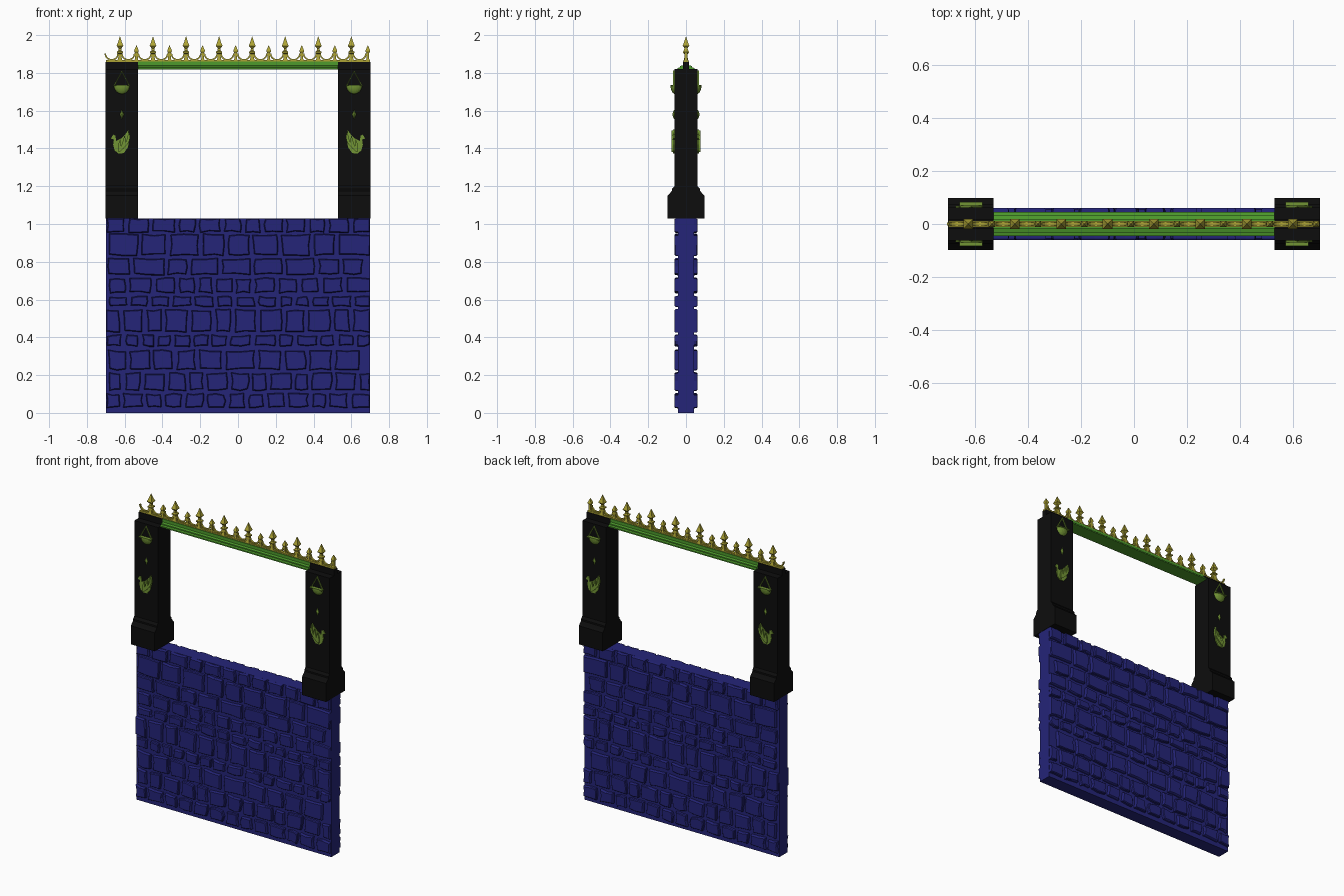
import bpy, bmesh, math, random

if "Cube" in bpy.data.objects:
    bpy.data.objects.remove(bpy.data.objects["Cube"])
random.seed(4)


def material(name, rgb):
    m = bpy.data.materials.new(name)
    m.diffuse_color = (*rgb, 1)
    m.use_nodes = True
    m.node_tree.nodes["Principled BSDF"].inputs["Base Color"].default_value = m.diffuse_color
    return m


BLUE = material("blue_stone", (0.018, 0.018, 0.19))
BLACK = material("black_stone", (0.004, 0.004, 0.004))
GREEN = material("green_beam", (0.075, 0.33, 0.025))
GOLD = material("gold", (0.42, 0.37, 0.035))
OLIVE = material("olive_emblem", (0.17, 0.30, 0.035))


def finish(name, bm, mat, mirror=""):
    bmesh.ops.recalc_face_normals(bm, faces=bm.faces)
    me = bpy.data.meshes.new(name)
    bm.to_mesh(me)
    bm.free()
    me.materials.append(mat)
    ob = bpy.data.objects.new(name, me)
    bpy.context.collection.objects.link(ob)
    if mirror:
        mod = ob.modifiers.new("mirror", 'MIRROR')
        mod.use_axis = ["x" in mirror, "y" in mirror, False]
        mod.use_mirror_merge = False
    return ob


def loft(bm, rings):
    """Join equal-length rings of points and cap both ends."""
    vs = [[bm.verts.new(p) for p in r] for r in rings]
    n = len(vs[0])
    for a, b in zip(vs, vs[1:]):
        for i in range(n):
            j = (i + 1) % n
            bm.faces.new((a[i], a[j], b[j], b[i]))
    bm.faces.new(vs[0])
    bm.faces.new(vs[-1])


def plate(bm, pts, y0, y1):
    """Outline in x,z given thickness along y."""
    loft(bm, [[(x, y, z) for x, z in pts] for y in (y0, y1)])


def bar(bm, half_profile, x0, x1):
    """Symmetric y,z half profile (bottom to top) extruded along x."""
    pts = half_profile + [(-y, z) for y, z in reversed(half_profile)]
    loft(bm, [[(x, y, z) for y, z in pts] for x in (x0, x1)])


def square_turn(bm, x, prof):
    """Four-sided turned shape from (half width, z) pairs."""
    loft(bm, [[(x + sx * r, sy * r, z) for sx, sy in ((-1, -1), (1, -1), (1, 1), (-1, 1))]
              for r, z in prof])


# wall core
bm = bmesh.new()
bar(bm, [(0.042, 0), (0.042, 1.03)], -0.70, 0.70)
finish("wall_core", bm, BLUE)

# courses of irregular stones: bottom, top, average width
ROWS = [(0.03, 0.10, 0.085), (0.12, 0.21, 0.085), (0.23, 0.33, 0.115), (0.355, 0.41, 0.085),
        (0.43, 0.545, 0.095), (0.565, 0.615, 0.08), (0.637, 0.712, 0.09), (0.733, 0.815, 0.125),
        (0.835, 0.945, 0.14), (0.958, 1.03, 0.095)]
bm = bmesh.new()
for z0, z1, w in ROWS:
    x = -0.70 + random.uniform(0, 0.02)
    while x < 0.67:
        x1 = x + w * random.uniform(0.72, 1.28)
        if x1 > 0.66:
            x1 = 0.70
        xm, zm = (x + x1) / 2, (z0 + z1) / 2
        outline = [(x, z0), (xm, z0), (x1, z0), (x1, zm), (x1, z1), (xm, z1), (x, z1), (x, zm)]
        j = 0.006
        outline = [(max(-0.7, min(0.7, px + random.uniform(-j, j))),
                    min(1.03, pz + random.uniform(-j, j))) for px, pz in outline]
        rings = []
        for y, inset in ((0.04, 0), (0.055, 0.001), (0.06, 0.005)):
            kx, kz = 1 - 2 * inset / (x1 - x), 1 - 2 * inset / (z1 - z0)
            rings.append([(xm + (px - xm) * kx, -y, zm + (pz - zm) * kz) for px, pz in outline])
        loft(bm, rings)
        x = x1 + 0.024
finish("wall_stones", bm, BLUE, "y")

# posts with stepped foot and narrow top ridge
bm = bmesh.new()
bar(bm, [(0.098, 1.03), (0.098, 1.15), (0.088, 1.16), (0.075, 1.175), (0.075, 1.185), (0.062, 1.20),
         (0.062, 1.82), (0.017, 1.82), (0.017, 1.858)], -0.702, -0.53)
finish("posts", bm, BLACK, "x")

# stepped green beam
bm = bmesh.new()
bar(bm, [(0.045, 1.818), (0.045, 1.826), (0.032, 1.829), (0.032, 1.836), (0.017, 1.84), (0.017, 1.86)],
    -0.53, 0.53)
finish("top_beam", bm, GREEN)

# crest rail
bm = bmesh.new()
bar(bm, [(0.012, 1.856), (0.012, 1.868)], -0.70, 0.70)
finish("crest_rail", bm, GOLD)

# tall and short finials
STEP = 0.0875
bm = bmesh.new()
for i in range(8):
    x = -0.625 + i * 2 * STEP
    square_turn(bm, x, [(0.013, 1.865), (0.009, 1.88), (0.008, 1.90), (0.016, 1.905), (0.016, 1.912),
                        (0.008, 1.918), (0.007, 1.93), (0.018, 1.943), (0.011, 1.96), (0.001, 1.992)])
    square_turn(bm, x + STEP, [(0.011, 1.865), (0.007, 1.875), (0.007, 1.905), (0.012, 1.913),
                               (0.012, 1.919), (0.001, 1.945)])
finish("crest_finials", bm, GOLD)

# scallops hanging between the finials
bm = bmesh.new()
for i in range(16):
    cx = -0.625 + (i - 0.5) * STEP
    arc = [math.pi * (1 + k / 10) for k in range(11)]
    pts = [(cx + 0.038 * math.cos(a), 1.903 + 0.038 * math.sin(a)) for a in arc]
    pts += [(cx + 0.030 * math.cos(a), 1.903 + 0.030 * math.sin(a)) for a in reversed(arc)]
    plate(bm, pts, -0.006, 0.006)
finish("crest_scallops", bm, GOLD)

CX = -0.615
# hanging bowl emblem: half ellipsoid
bm = bmesh.new()
bmesh.ops.create_uvsphere(bm, u_segments=20, v_segments=12, radius=1)
cut = bmesh.ops.bisect_plane(bm, geom=bm.verts[:] + bm.edges[:] + bm.faces[:], dist=1e-5,
                             plane_co=(0, 0, 0), plane_no=(0, 0, 1), clear_outer=True)
bmesh.ops.holes_fill(bm, edges=[e for e in bm.edges if e.is_boundary])
for v in bm.verts:
    v.co = (CX + v.co.x * 0.043, -0.058 + v.co.y * 0.024, 1.735 + v.co.z * 0.047)
ob = finish("bowl_emblem", bm, OLIVE, "xy")

# cords and rim of the bowl
bm = bmesh.new()
for s in (-1, 1):
    plate(bm, [(CX + s * 0.043, 1.733), (CX + s * 0.037, 1.733), (CX, 1.803), (CX, 1.812)], -0.07, -0.055)
plate(bm, [(CX - 0.043, 1.731), (CX + 0.043, 1.731), (CX + 0.043, 1.737), (CX - 0.043, 1.737)], -0.083, -0.055)
finish("bowl_cords", bm, OLIVE, "xy")

# small faceted diamond
bm = bmesh.new()
ring = [(0, 1), (0.45, 0), (0, -1), (-0.45, 0)]
loft(bm, [[(CX + x * r, y, 1.58 + z * r) for x, z in ring]
          for r, y in ((0.024, -0.055), (0.024, -0.064), (0.004, -0.072))])
finish("diamond_emblem", bm, OLIVE, "xy")

# bird emblem: body plate with raised feathers
bm = bmesh.new()
body = [(-0.058, 1.452), (-0.046, 1.473), (-0.034, 1.468), (-0.03, 1.44), (-0.005, 1.452), (0.02, 1.477),
        (0.036, 1.499), (0.04, 1.45), (0.032, 1.405), (0.01, 1.375), (-0.018, 1.373), (-0.038, 1.39),
        (-0.046, 1.42), (-0.042, 1.447)]
plate(bm, [(CX + x, z) for x, z in body], -0.068, -0.055)
finish("bird_body", bm, OLIVE, "xy")
bm = bmesh.new()
for tx, tz, bulge in ((0.035, 1.494, 0.026), (0.014, 1.468, 0.012), (-0.008, 1.447, 0.0)):
    bx, bz = -0.015, 1.38
    left, right = [], []
    for k in range(7):
        t = k / 6
        mx = bx + (tx - bx) * t + bulge * math.sin(math.pi * t) * 0.8
        mz = bz + (tz - bz) * t
        w = 0.001 + 0.007 * math.sin(math.pi * t)
        left.append((CX + mx - w, mz))
        right.append((CX + mx + w, mz))
    plate(bm, left + right[::-1], -0.076, -0.06)
finish("bird_feathers", bm, OLIVE, "xy")
